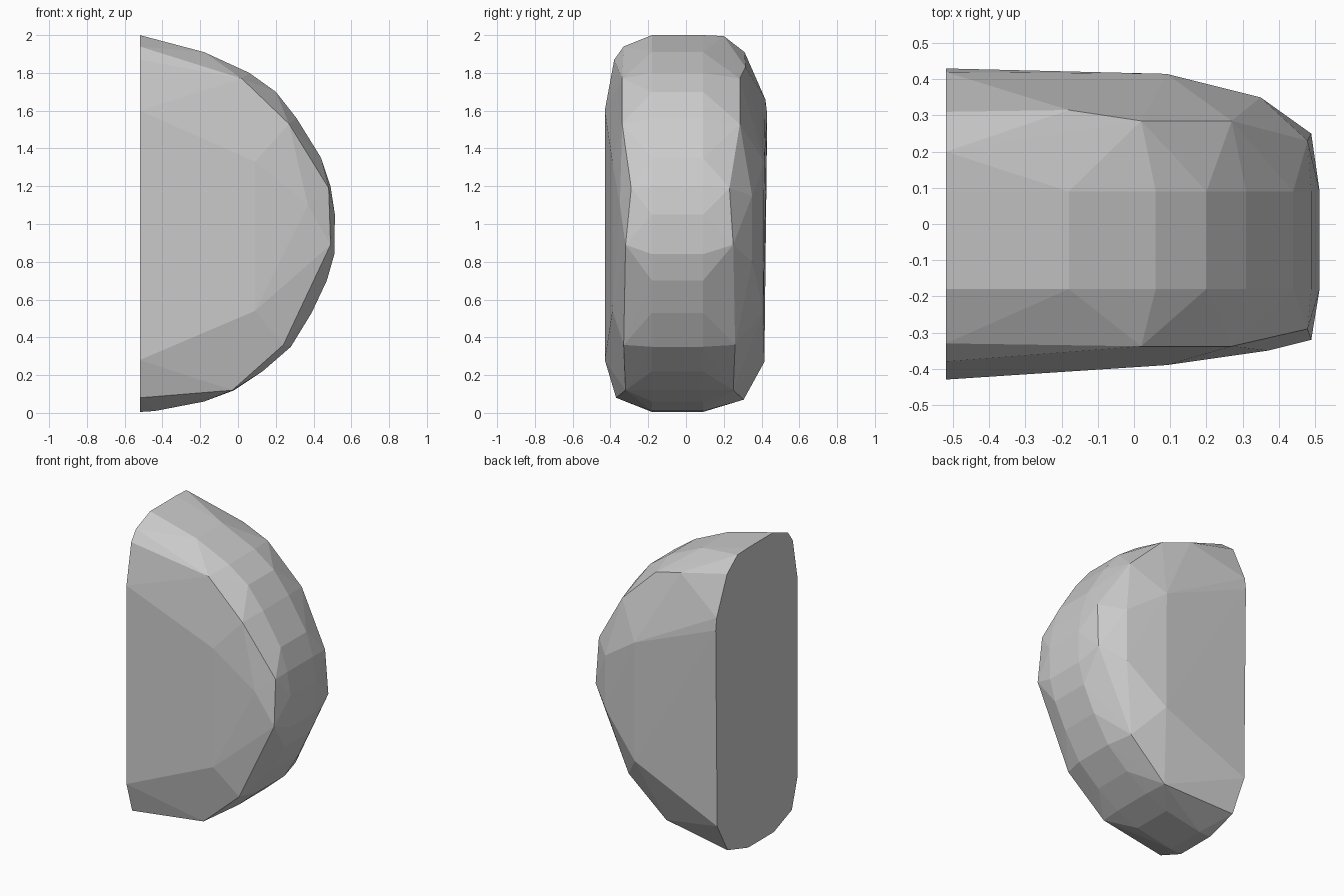
import bpy, bmesh

# Rounded rim profile (x, z), shared by the two middle slices
rim = [(-0.52, 2.0), (-0.18, 1.91), (0.06, 1.8), (0.2, 1.7), (0.31, 1.56),
       (0.44, 1.35), (0.49, 1.2), (0.513, 1.05), (0.51, 0.84), (0.47, 0.7),
       (0.39, 0.53), (0.28, 0.35), (0.13, 0.22), (-0.02, 0.12), (-0.18, 0.06),
       (-0.44, 0.01), (-0.52, 0.005)]

# Shoulder profile (x, z) where the rim turns into the two broad faces
shoulder = [(0.02, 1.77), (0.27, 1.53), (0.48, 1.19), (0.49, 0.89),
            (0.24, 0.36), (-0.03, 0.12)]
front_y = [-0.338, -0.338, -0.29, -0.32, -0.33, -0.32]
back_y = [0.285, 0.285, 0.23, 0.25, 0.26, 0.25]

points = [(x, y, z) for y in (-0.18, 0.09) for x, z in rim]
for ys in (front_y, back_y):
    points += [(x, y, z) for (x, z), y in zip(shoulder, ys)]

# Corners of the flat cut side and the broad front and back faces
points += [(-0.52, -0.43, 1.6), (-0.52, -0.43, 0.28), (-0.52, -0.38, 1.87),
           (-0.52, -0.33, 1.94), (-0.52, -0.37, 0.08),
           (0.09, -0.39, 1.33), (0.09, -0.39, 0.54), (0.37, -0.35, 1.1),
           (-0.52, 0.2, 1.995), (-0.52, 0.31, 1.91), (-0.18, 0.315, 1.83),
           (-0.52, 0.42, 1.66), (-0.52, 0.43, 1.58), (-0.52, 0.415, 0.27),
           (-0.52, 0.305, 0.07), (0.09, 0.415, 1.33), (0.09, 0.41, 0.54),
           (0.35, 0.35, 1.15), (0.35, 0.35, 0.8)]

# Faceted half-disc body
bm = bmesh.new()
for p in points:
    bm.verts.new(p)
hull = bmesh.ops.convex_hull(bm, input=bm.verts[:])
loose = [v for v in bm.verts if not v.link_faces]
bmesh.ops.delete(bm, geom=loose, context='VERTS')
bmesh.ops.recalc_face_normals(bm, faces=bm.faces[:])
bmesh.ops.dissolve_limit(bm, angle_limit=0.01, verts=bm.verts[:], edges=bm.edges[:])
mesh = bpy.data.meshes.new("half_disc_body")
bm.to_mesh(mesh)
bm.free()
body = bpy.data.objects.new("half_disc_body", mesh)
bpy.context.collection.objects.link(body)
